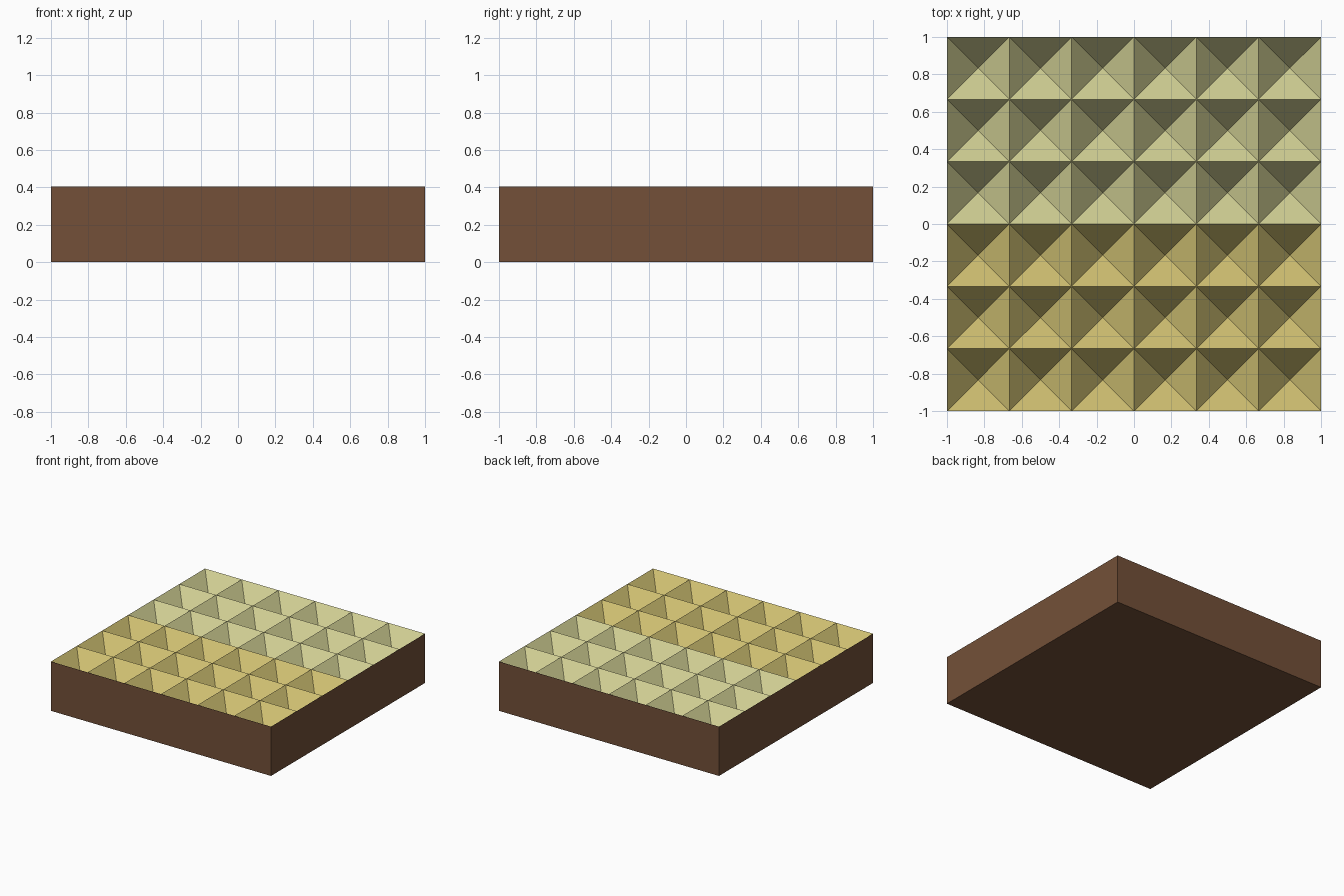
import bpy, bmesh

cube = bpy.data.objects.get("Cube")
if cube:
    bpy.data.objects.remove(cube, do_unlink=True)

HEIGHT = 0.405   # height of the block
DEPTH = 0.236    # depth of each pyramid pit
CELLS = 6        # pits along each side


def linear(c):
    c /= 255
    return c / 12.92 if c <= 0.04045 else ((c + 0.055) / 1.055) ** 2.4


def material(name, rgb):
    colour = [linear(c) for c in rgb] + [1]
    mat = bpy.data.materials.new(name)
    mat.use_nodes = True
    mat.diffuse_color = colour
    bsdf = next(n for n in mat.node_tree.nodes if n.type == 'BSDF_PRINCIPLED')
    bsdf.inputs["Base Color"].default_value = colour
    return mat


def add_object(name, bm, mats):
    mesh = bpy.data.meshes.new(name)
    bm.to_mesh(mesh)
    bm.free()
    for mat in mats:
        mesh.materials.append(mat)
    obj = bpy.data.objects.new(name, mesh)
    bpy.context.collection.objects.link(obj)
    return obj


brown = material("brown", (115, 80, 56))
yellow = material("straw yellow", (215, 199, 118))
green = material("pale green", (216, 214, 153))

# Block: side walls and underside, open where the pits sit
bm = bmesh.new()
bmesh.ops.create_cube(bm, size=2)
for v in bm.verts:
    v.co.z = HEIGHT if v.co.z > 0 else 0
bm.normal_update()
top = [f for f in bm.faces if f.normal.z > 0.5]
bmesh.ops.delete(bm, geom=top, context='FACES_ONLY')
add_object("block_walls", bm, [brown])

# Pitted top: each grid cell sinks to a point at its centre
bm = bmesh.new()
bmesh.ops.create_grid(bm, x_segments=CELLS, y_segments=CELLS, size=1)
for v in bm.verts:
    v.co.z = HEIGHT
centres = bmesh.ops.poke(bm, faces=bm.faces[:])["verts"]
for v in centres:
    v.co.z = HEIGHT - DEPTH
bm.normal_update()
# Front half yellow, back half green
for f in bm.faces:
    f.material_index = 1 if f.calc_center_median().y > 0 else 0
add_object("pitted_top", bm, [yellow, green])
